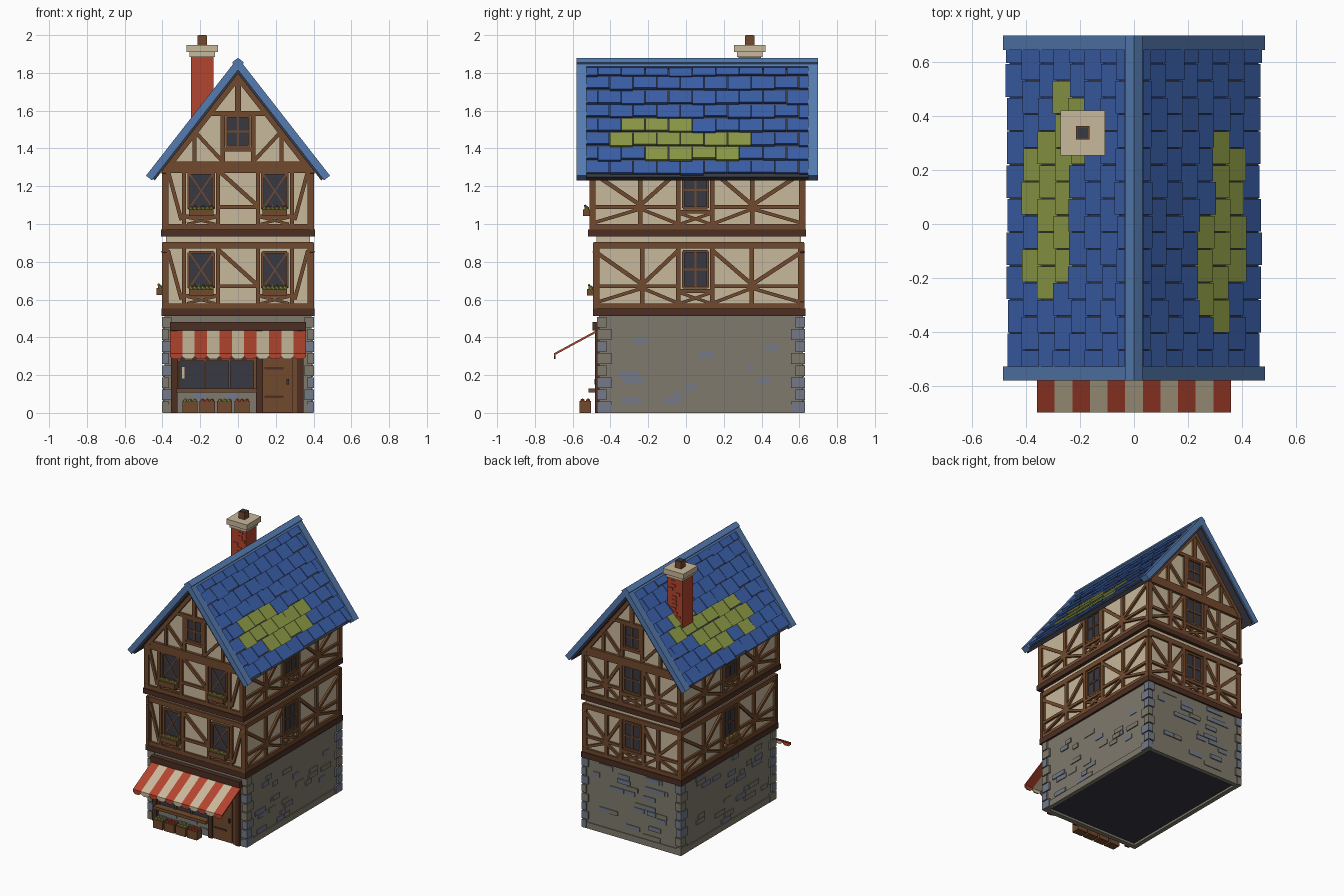
import bpy, bmesh, random
from mathutils import Vector, Matrix

random.seed(4)
if "Cube" in bpy.data.objects:
    bpy.data.objects.remove(bpy.data.objects["Cube"])

PALETTE = {
    "plaster": "C8B89B", "timber": "724A2D", "dark_timber": "4C2F22",
    "roof_blue": "3A5FA8", "trim_blue": "557BB0", "moss_green": "8C9A46",
    "brick_red": "B4452F", "stone": "807A6C", "blue_stone": "737A88",
    "dark_glass": "383842"}


def linear(c):
    return c / 12.92 if c < 0.04 else ((c + 0.055) / 1.055) ** 2.4


mats = {}
for label, code in PALETTE.items():
    rgba = [linear(v / 255) for v in bytes.fromhex(code)] + [1]
    m = mats[label] = bpy.data.materials.new(label)
    m.use_nodes = True
    m.diffuse_color = rgba
    bsdf = m.node_tree.nodes["Principled BSDF"]
    bsdf.inputs["Base Color"].default_value = rgba
    bsdf.inputs["Roughness"].default_value = 0.9

parts = {}


def mesh_of(name, mat):
    return parts.setdefault(name, (bmesh.new(), mat))[0]


def prism(name, mat, pts, off):
    """Polygon swept along a vector."""
    bm = mesh_of(name, mat)
    lo = [bm.verts.new(p) for p in pts]
    hi = [bm.verts.new(Vector(p) + Vector(off)) for p in pts]
    bm.faces.new(lo)
    bm.faces.new(hi)
    for i in range(len(lo)):
        j = (i + 1) % len(lo)
        bm.faces.new((lo[i], lo[j], hi[j], hi[i]))


def block(name, mat, x0, x1, y0, y1, z0, z1):
    prism(name, mat, [(x0, y0, z0), (x1, y0, z0), (x1, y1, z0), (x0, y1, z0)],
          (0, 0, z1 - z0))


def ball(name, mat, pos, r):
    bmesh.ops.create_icosphere(mesh_of(name, mat), subdivisions=1, radius=r,
                               matrix=Matrix.Translation(pos))


# Walls map (along, height, outward) to space
def wall(side, plane):
    return {"front": lambda u, z, d: Vector((u, -plane - d, z)),
            "back": lambda u, z, d: Vector((u, plane + d, z)),
            "right": lambda u, z, d: Vector((plane + d, u, z)),
            "left": lambda u, z, d: Vector((-plane - d, u, z))}[side]


def beam(name, mat, w, u0, z0, u1, z1, width, depth=0.015):
    a, b = Vector((u0, z0)), Vector((u1, z1))
    n = (b - a).normalized().orthogonal() * width / 2
    base = w(0, 0, 0)
    prism(name, mat, [w(p.x, p.y, -0.004) for p in (a + n, b + n, b - n, a - n)],
          w(0, 0, depth + 0.004) - base)


def panel(name, mat, w, u0, u1, z0, z1, depth):
    beam(name, mat, w, u0, (z0 + z1) / 2, u1, (z0 + z1) / 2, z1 - z0, depth)


def window(w, c, half, z0, z1, lattice):
    panel("window_glass", "dark_glass", w, c - half, c + half, z0, z1, 0.004)
    mid = (z0 + z1) / 2
    for s in (-1, 1):
        beam("window_frames", "timber", w, c + s * half, z0, c + s * half, z1, 0.014, 0.013)
        z = mid + s * (z1 - z0) / 2
        beam("window_frames", "timber", w, c - half, z, c + half, z, 0.014, 0.013)
        if lattice:
            beam("window_lattice", "timber", w, c - s * half, z0, c + s * half, z1, 0.008, 0.008)
    if not lattice:
        beam("window_frames", "timber", w, c, z0, c, z1, 0.01, 0.01)
        beam("window_frames", "timber", w, c - half, mid, c + half, mid, 0.01, 0.01)


def flower_box(w, c, z):
    panel("flower_boxes", "timber", w, c - 0.065, c + 0.065, z, z + 0.035, 0.05)
    for i in range(6):
        u = c - 0.055 + i * 0.022
        ball("flower_leaves", "moss_green", w(u, z + 0.04, 0.03), 0.014)
        if i % 2:
            ball("flowers", "brick_red", w(u, z + 0.054, 0.038), 0.007)
        elif i == 2:
            ball("pale_flowers", "plaster", w(u, z + 0.054, 0.038), 0.007)


def timber(w, *seg):
    beam("timber_frame", "timber", w, *seg)


def rails(w, lo, hi, b):
    for z, t in ((0.015, 0.03), (0.338, 0.035)):
        timber(w, lo, b + z, hi, b + z, t)
    for u in (lo + 0.015, hi - 0.015):
        timber(w, u, b, u, b + 0.35, 0.034)


def front_storey(w, b):
    rails(w, -0.4, 0.4, b)
    for s in (-1, 1):
        for u in (0.105, 0.285):
            timber(w, s * u, b, s * u, b + 0.34, 0.022)
        timber(w, s * 0.1, b + 0.07, s * 0.29, b + 0.07, 0.02)
        timber(w, s * 0.3, b + 0.05, s * 0.37, b + 0.31, 0.02)
        timber(w, s * 0.12, b + 0.03, s * 0.27, b + 0.065, 0.014, 0.01)
        timber(w, s * 0.12, b + 0.065, s * 0.27, b + 0.03, 0.014, 0.009)
        window(w, s * 0.195, 0.065, b + 0.11, b + 0.3, True)
        flower_box(w, s * 0.195, b + 0.072)
    timber(w, -0.1, b + 0.31, 0.1, b + 0.13, 0.022)
    timber(w, -0.1, b + 0.12, 0.1, b + 0.12, 0.02)


def plain_storey(w, lo, hi, c, b):
    rails(w, lo, hi, b)
    window(w, c, 0.065, b + 0.115, b + 0.305, False)
    timber(w, c - 0.09, b + 0.095, c + 0.09, b + 0.095, 0.02)
    for s in (-1, 1):
        timber(w, c - s * 0.08, b + 0.03, c + s * 0.08, b + 0.085, 0.016, 0.01)
        end = hi if s > 0 else lo
        span = end - c
        mid = c + span * 0.52
        near = c + s * 0.09
        timber(w, near, b, near, b + 0.34, 0.024)
        timber(w, mid, b, mid, b + 0.34, 0.024)
        timber(w, near, b + 0.12, end, b + 0.12, 0.02)
        timber(w, near, b + 0.31, mid, b + 0.13, 0.022)
        timber(w, mid, b + 0.13, end, b + 0.31, 0.022)
        timber(w, near, b + 0.03, mid, b + 0.11, 0.018)
        timber(w, mid, b + 0.11, end, b + 0.03, 0.018)


def gable(w):
    timber(w, -0.4, 1.3, 0.4, 1.3, 0.06, 0.02)
    window(w, 0, 0.06, 1.41, 1.57, False)
    timber(w, 0, 1.58, 0, 1.8, 0.03)
    timber(w, -0.17, 1.585, 0.17, 1.585, 0.025)
    timber(w, -0.09, 1.395, 0.09, 1.395, 0.02)
    for s in (-1, 1):
        timber(w, s * 0.08, 1.32, s * 0.08, 1.59, 0.024)
        timber(w, s * 0.23, 1.32, s * 0.23, 1.5, 0.022)
        timber(w, s * 0.09, 1.34, s * 0.22, 1.48, 0.02)
        beam("gable_rafters", "timber", w, 0, 1.79, s * 0.39, 1.29, 0.045, 0.022)


# Stone ground floor with plinth
block("ground_floor", "stone", -0.39, 0.39, -0.46, 0.62, 0.02, 0.52)
block("floor_underside", "dark_glass", -0.37, 0.37, -0.44, 0.6, 0.016, 0.03)
for s in (-1, 1):
    block("plinth", "stone", s * 0.365, s * 0.397, -0.467, 0.627, 0, 0.045)
    y = 0.08 + s * 0.53
    block("plinth", "stone", -0.365, 0.365, y - 0.016, y + 0.016, 0, 0.045)

# Corner stones and scattered wall stones
for sx in (-1, 1):
    for y, sy in ((-0.47, 1), (0.63, -1)):
        for i in range(8):
            a, b = (0.05, 0.05) if i % 2 else (0.036, 0.075)
            tone = random.choice(["stone", "blue_stone", "blue_stone"])
            block("corner_" + tone, tone, sx * 0.402, sx * (0.402 - a),
                  y, y + sy * b, i * 0.064 + 0.003, i * 0.064 + 0.06)
for side, plane, lo, hi in (("right", 0.39, -0.38, 0.54), ("left", 0.39, -0.38, 0.54),
                            ("back", 0.62, -0.33, 0.33)):
    w = wall(side, plane)
    for i in range(26):
        length = random.uniform(0.05, 0.12)
        u = random.uniform(lo, hi - length)
        z = 0.05 + 0.035 * random.randrange(13)
        tone = random.choice(["stone", "blue_stone"])
        panel("wall_" + tone, tone, w, u, u + length, z, z + 0.031,
              random.uniform(0.004, 0.008))

# Shop front
shop = wall("front", 0.46)
panel("shop_lintel", "dark_timber", shop, -0.36, 0.36, 0.435, 0.48, 0.035)
for u in (-0.338, 0.112, 0.33):
    beam("shop_posts", "dark_timber", shop, u, 0, u, 0.45, 0.034, 0.022)
panel("shop_glass", "dark_glass", shop, -0.32, 0.1, 0.13, 0.43, 0.005)
for u in (-0.312, -0.175, -0.045, 0.088):
    beam("shop_mullions", "timber", shop, u, 0.13, u, 0.43, 0.012, 0.014)
beam("shop_mullions", "timber", shop, -0.32, 0.28, 0.1, 0.28, 0.012, 0.014)
panel("shop_sill", "timber", shop, -0.325, 0.1, 0.108, 0.13, 0.055)
panel("shop_notice", "plaster", shop, -0.3, -0.28, 0.18, 0.245, 0.016)
for i in range(5):
    u = -0.315 + i * 0.083
    panel("shop_base_stones", "blue_stone", shop, u, u + 0.06, 0.05 * (i % 2) + 0.01,
          0.05 * (i % 2) + 0.05, 0.006)
panel("door_surround", "dark_timber", shop, 0.12, 0.33, 0, 0.43, 0.008)
panel("door", "timber", shop, 0.132, 0.286, 0.005, 0.41, 0.015)
panel("door_edge", "timber", shop, 0.292, 0.314, 0, 0.43, 0.015)
for z in (0.08, 0.23):
    panel("door_hinges", "dark_timber", shop, 0.14, 0.24, z, z + 0.012, 0.019)
panel("door_handle", "dark_glass", shop, 0.257, 0.27, 0.15, 0.18, 0.024)

# Produce crates
for i in range(4):
    x = -0.295 + i * 0.092
    block("crates", "timber", x, x + 0.08, -0.563, -0.503, 0, 0.062)
    tone = ("moss_green", "brick_red")[i % 2]
    for k in range(6):
        ball("produce_" + tone, tone, (x + 0.015 + 0.025 * (k % 3),
                                       -0.548 + 0.03 * (k // 3), 0.064), 0.013)

# Striped awning with scalloped edge
STRIPE = 0.72 / 11
for i in range(11):
    tone = ("brick_red", "plaster")[i % 2]
    x0, x1 = -0.36 + i * STRIPE, -0.36 + (i + 1) * STRIPE
    prism("awning_" + tone, tone, [(x0, -0.475, 0.437), (x1, -0.475, 0.437),
                                   (x1, -0.7, 0.315), (x0, -0.7, 0.315)], (0, 0, -0.012))
    drop = [(0, 0.315), (1, 0.315), (1, 0.298), (0.75, 0.284), (0.25, 0.284), (0, 0.298)]
    prism("awning_" + tone, tone, [(x0 + t * STRIPE, -0.7, z) for t, z in drop], (0, 0.008, 0))

# Plastered upper storeys and floor bands
block("first_storey", "plaster", -0.382, 0.382, -0.475, 0.61, 0.53, 0.95)
outline = [(-0.385, 0.95), (0.385, 0.95), (0.385, 1.3), (0, 1.8), (-0.385, 1.3)]
prism("second_storey", "plaster", [(x, -0.495, z) for x, z in outline], (0, 1.11, 0))
block("lower_floor_band", "dark_timber", -0.405, 0.405, -0.492, 0.632, 0.512, 0.552)
block("upper_floor_band", "dark_timber", -0.407, 0.407, -0.518, 0.634, 0.935, 0.972)

front_storey(wall("front", 0.475), 0.55)
front_storey(wall("front", 0.495), 0.97)
for b, plane, back, front in ((0.55, 0.382, 0.61, -0.49), (0.97, 0.385, 0.615, -0.51)):
    plain_storey(wall("back", back), -0.4, 0.4, 0, b)
    for side in ("right", "left"):
        plain_storey(wall(side, plane), front, back + 0.015, 0.05, b)
flower_box(wall("left", 0.382), 0.05, 0.625)
gable(wall("front", 0.495))
gable(wall("back", 0.615))


# Roof: s runs down the slope, h is height above it
def slope(name, mat, side, s0, s1, y0, y1, top, bottom, thick):
    def at(s, h, y):
        return Vector((side * (s * 0.615 + h * 0.788), y, 1.88 - s * 0.788 + h * 0.615))
    prism(name, mat, [at(s0, top, y0), at(s1, bottom, y0), at(s1, bottom - thick, y0),
                      at(s0, top - thick, y0)], (0, y1 - y0, 0))


MOSS = {1: {1: [(-0.23, 0.25)], 2: [(-0.45, 0.31)], 3: [(-0.37, 0)]},
        -1: {1: [(0, 0.25), (-0.27, -0.13)], 2: [(-0.31, 0.31)],
             3: [(-0.25, 0.5)], 4: [(0.19, 0.43)]}}
ROW, TILE = 0.0943, 0.125
for side in (-1, 1):
    slope("roof_deck", "dark_glass", side, 0.02, 0.783, -0.57, 0.69, -0.024, -0.024, 0.028)
    slope("ridge_cap", "trim_blue", side, 0, 0.057, -0.58, 0.7, 0, 0, 0.04)
    for y0, y1 in ((-0.58, -0.528), (0.645, 0.7)):
        slope("roof_edge_trim", "trim_blue", side, 0, 0.792, y0, y1, 0, 0, 0.04)
    for row in range(8):
        s1 = 0.772 - row * ROW
        y = -0.53 - TILE / 2 * (row % 2)
        while y < 0.64:
            mid = y + TILE / 2
            mossy = any(a < mid < b for a, b in MOSS[side].get(row, []))
            kind, mat = ("mossy_tiles", "moss_green") if mossy else ("roof_tiles", "roof_blue")
            slope(kind, mat, side, s1 - ROW, s1 + random.uniform(-0.01, 0.006),
                  max(y, -0.53) + 0.002, min(y + TILE, 0.647) - 0.002,
                  -0.018, -0.003 + random.uniform(-0.003, 0.003), 0.014)
            y += TILE

# Chimney
block("chimney_stack", "brick_red", -0.25, -0.13, 0.278, 0.398, 1.45, 1.9)
for i in range(10):
    z = 1.6 + 0.028 * i
    x = random.uniform(-0.245, -0.17)
    block("raised_bricks", "brick_red", x, x + 0.035, 0.274, 0.402, z, z + 0.018)
block("chimney_collar", "plaster", -0.258, -0.122, 0.27, 0.406, 1.885, 1.91)
block("chimney_cap", "plaster", -0.273, -0.107, 0.255, 0.421, 1.91, 1.948)
block("chimney_pot", "timber", -0.215, -0.165, 0.313, 0.363, 1.94, 1.998)
block("chimney_pot_opening", "dark_glass", -0.21, -0.17, 0.318, 0.358, 1.99, 2)

for name, (bm, mat) in parts.items():
    bmesh.ops.recalc_face_normals(bm, faces=bm.faces)
    me = bpy.data.meshes.new(name)
    bm.to_mesh(me)
    bm.free()
    me.materials.append(mats[mat])
    bpy.context.collection.objects.link(bpy.data.objects.new(name, me))
